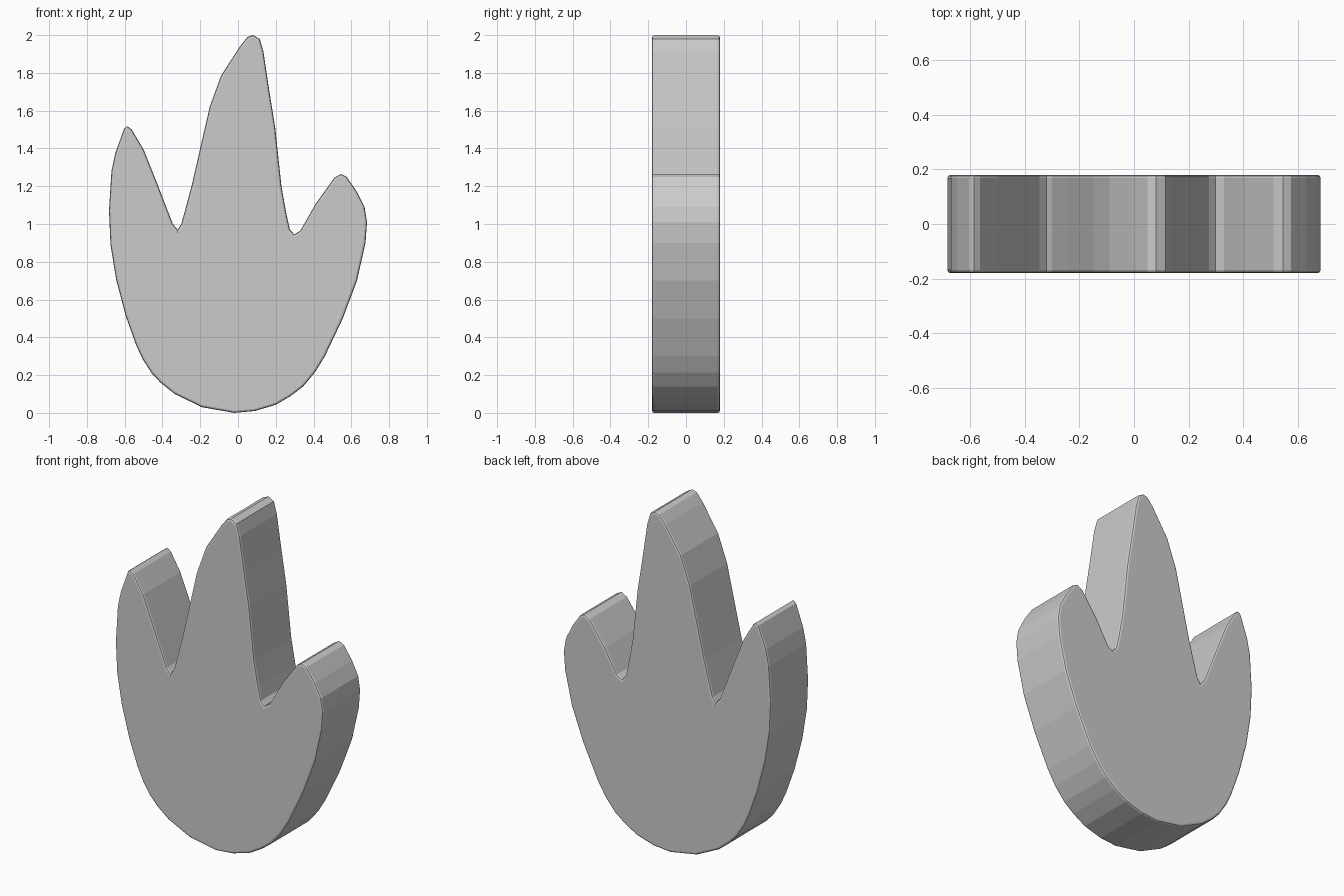
import bpy
import bmesh

HALF_DEPTH = 0.18
RIM = 0.012

# Three-pointed outline, clockwise from the tall middle tip (x, z)
OUTLINE = [
    (0.08, 2.0), (0.115, 1.98), (0.135, 1.91), (0.165, 1.71), (0.197, 1.51),
    (0.23, 1.2), (0.257, 1.05), (0.275, 0.97), (0.298, 0.945), (0.33, 0.965),
    (0.41, 1.105), (0.51, 1.245), (0.545, 1.265), (0.575, 1.25), (0.63, 1.17),
    (0.67, 1.09), (0.683, 1.01), (0.675, 0.9), (0.63, 0.7), (0.555, 0.5),
    (0.46, 0.3), (0.408, 0.215), (0.345, 0.14), (0.28, 0.09), (0.2, 0.043),
    (0.09, 0.01), (-0.02, 0.0), (-0.19, 0.03), (-0.335, 0.1), (-0.41, 0.16),
    (-0.457, 0.21), (-0.505, 0.285), (-0.54, 0.36), (-0.595, 0.515),
    (-0.645, 0.705), (-0.675, 0.89), (-0.683, 1.07), (-0.67, 1.28),
    (-0.65, 1.375), (-0.603, 1.505), (-0.585, 1.518), (-0.563, 1.5),
    (-0.5, 1.395), (-0.43, 1.22), (-0.345, 1.0), (-0.32, 0.97), (-0.3, 1.0),
    (-0.245, 1.205), (-0.15, 1.62), (-0.09, 1.785), (0.01, 1.94), (0.05, 1.99),
]

# Solid slab: outline face extruded through the depth
bm = bmesh.new()
front = bm.faces.new([bm.verts.new((x, -HALF_DEPTH, z)) for x, z in OUTLINE])
ext = bmesh.ops.extrude_face_region(bm, geom=[front], use_keep_orig=True)
back = [v for v in ext["geom"] if isinstance(v, bmesh.types.BMVert)]
bmesh.ops.translate(bm, verts=back, vec=(0, 2 * HALF_DEPTH, 0))
bmesh.ops.recalc_face_normals(bm, faces=bm.faces)

# Small rounded rim around the front and back faces
rim = [e for e in bm.edges if abs(e.verts[0].co.y - e.verts[1].co.y) < 1e-5]
bmesh.ops.bevel(bm, geom=rim, offset=RIM, segments=2, profile=0.5,
                affect='EDGES', clamp_overlap=True)
bmesh.ops.recalc_face_normals(bm, faces=bm.faces)

mesh = bpy.data.meshes.new("three_pointed_slab")
bm.to_mesh(mesh)
bm.free()
slab = bpy.data.objects.new("three_pointed_slab", mesh)
bpy.context.collection.objects.link(slab)
